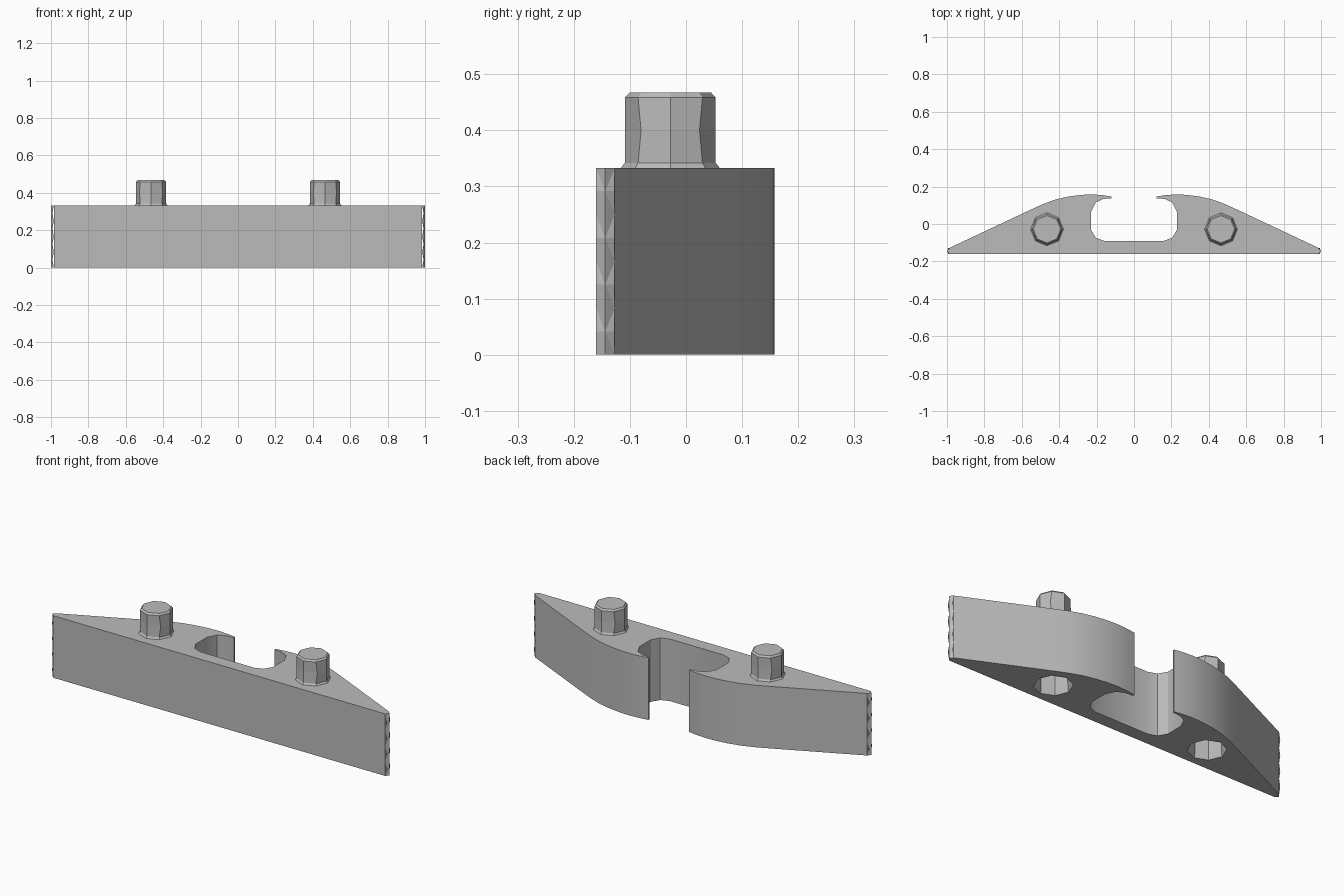
import bpy
import bmesh
from math import cos, sin, radians, pi

if "Cube" in bpy.data.objects:
    bpy.data.objects.remove(bpy.data.objects["Cube"], do_unlink=True)

HEIGHT = 0.333
PEG_X, PEG_Y = 0.465, -0.028

grey = bpy.data.materials.new("light grey plastic")
grey.use_nodes = True
COLOR = (0.5, 0.5, 0.5, 1)
grey.diffuse_color = COLOR
grey.node_tree.nodes["Principled BSDF"].inputs["Base Color"].default_value = COLOR


def make_object(name, bm):
    bmesh.ops.recalc_face_normals(bm, faces=bm.faces)
    mesh = bpy.data.meshes.new(name)
    bm.to_mesh(mesh)
    bm.free()
    mesh.materials.append(grey)
    obj = bpy.data.objects.new(name, mesh)
    bpy.context.collection.objects.link(obj)
    return obj


def activate(obj):
    bpy.ops.object.select_all(action="DESELECT")
    obj.select_set(True)
    bpy.context.view_layer.objects.active = obj


def octagon_stack(name, x, rings):
    """Stacked octagons (z, radius, pinch of the diagonal corners)."""
    bm = bmesh.new()
    loops = []
    for z, r, pinch in rings:
        loop = []
        for i in range(8):
            a = i * pi / 4
            a -= radians(pinch) * sin(2 * a)
            loop.append(bm.verts.new((x + r * cos(a), PEG_Y + r * sin(a), z)))
        loops.append(loop)
    for low, high in zip(loops, loops[1:]):
        for i in range(8):
            j = (i + 1) % 8
            bm.faces.new((low[i], low[j], high[j], high[i]))
    bm.faces.new(loops[0][::-1])
    bm.faces.new(loops[-1])
    return make_object(name, bm)


# Body: mirrored outline, from the front edge round the wing to the hook and channel
half = [(0.985, -0.16), (0.985, -0.127), (0.56, 0.073), (0.49, 0.105),
        (0.42, 0.131), (0.35, 0.147), (0.28, 0.156), (0.22, 0.158),
        (0.165, 0.154), (0.12, 0.147), (0.12, 0.137), (0.165, 0.134),
        (0.205, 0.115), (0.23, 0.065), (0.23, -0.03), (0.205, -0.073),
        (0.16, -0.09)]
outline = half + [(-x, y) for x, y in reversed(half)]
bm = bmesh.new()
base = bm.faces.new([bm.verts.new((x, y, 0)) for x, y in outline])
top = bmesh.ops.extrude_face_region(bm, geom=[base])["geom"]
bmesh.ops.translate(bm, vec=(0, 0, HEIGHT),
                    verts=[v for v in top if isinstance(v, bmesh.types.BMVert)])
body = make_object("body", bm)

# Sockets cut into the underside
for side in (-1, 1):
    cutter = octagon_stack("socket_cutter", side * PEG_X,
                           [(-0.01, 0.098, 0), (0.012, 0.088, 0), (0.14, 0.086, 0)])
    cutter.hide_render = True
    mod = body.modifiers.new("socket", "BOOLEAN")
    mod.operation = "DIFFERENCE"
    mod.solver = "EXACT"
    mod.object = cutter
    activate(body)
    bpy.ops.object.modifier_apply(modifier=mod.name)
    bpy.data.objects.remove(cutter, do_unlink=True)
activate(body)
bpy.ops.object.shade_smooth_by_angle(angle=radians(30))

# Faceted wing tips and pegs
for side, label in ((1, "left"), (-1, "right")):
    bm = bmesh.new()
    rows = []
    for k in range(9):
        bulge = 0.007 * (k % 2)
        z = HEIGHT * k / 8
        rows.append([bm.verts.new((side * x, y, z)) for x, y in (
            (0.985 + bulge, -0.16), (1.0, -0.144), (0.985 + bulge, -0.127))])
    for k in range(8):
        low, high = rows[k], rows[k + 1]
        for a in (0, 2):
            if k % 2:
                bm.faces.new((low[a], low[1], high[a]))
                bm.faces.new((low[1], high[1], high[a]))
            else:
                bm.faces.new((low[a], high[1], high[a]))
                bm.faces.new((low[a], low[1], high[1]))
        bm.faces.new((low[0], low[2], high[2], high[0]))
    bm.faces.new(rows[0])
    bm.faces.new(rows[-1])
    make_object(label + "_wing_tip", bm)

    octagon_stack(label + "_peg", side * PEG_X,
                  [(HEIGHT - 0.01, 0.088, 0), (HEIGHT, 0.088, 0), (0.342, 0.081, 0),
                   (0.4, 0.081, 5), (0.458, 0.081, 0), (0.467, 0.073, 0)])
